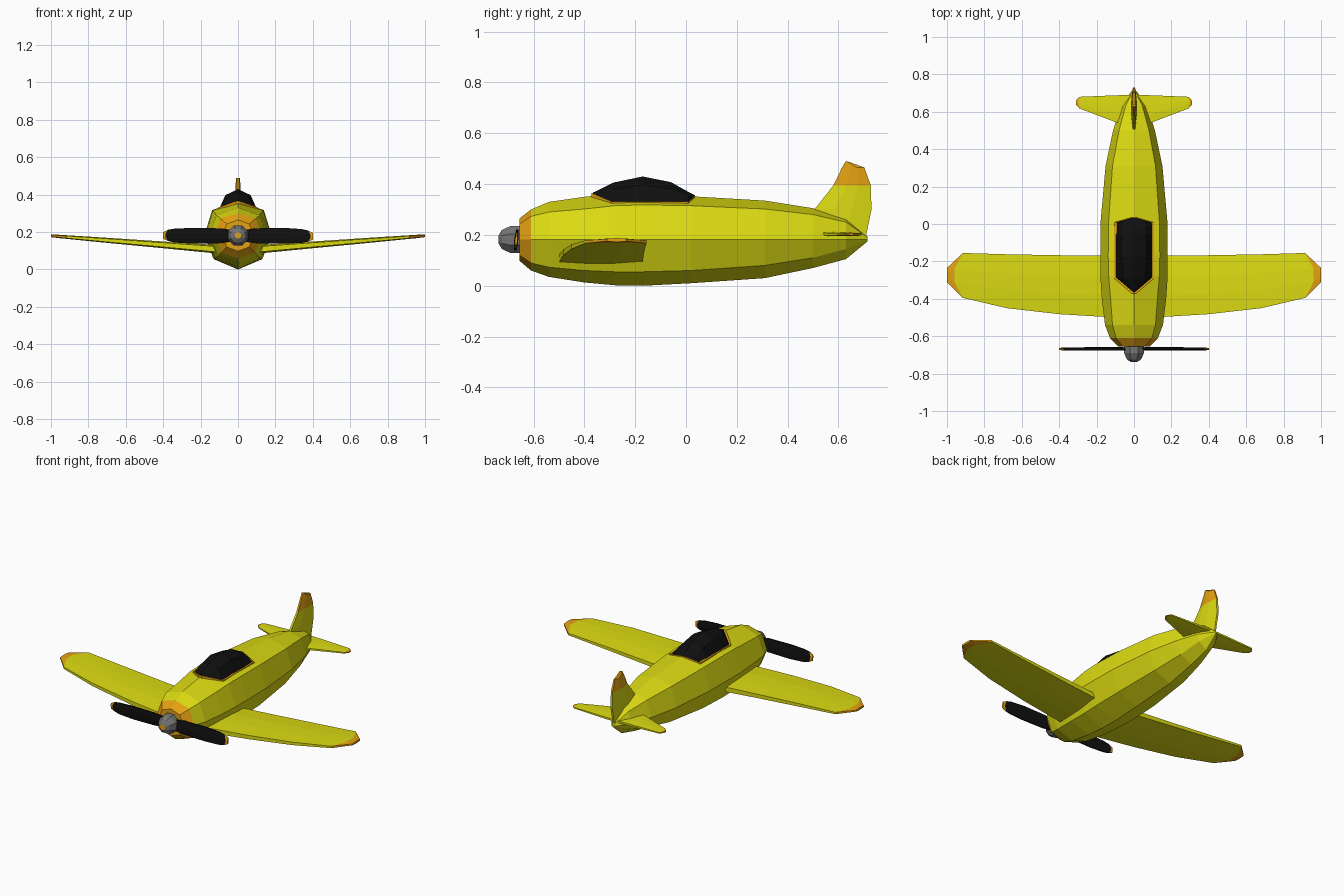
import bpy, bmesh, math


def material(name, r, g, b):
    m = bpy.data.materials.new(name)
    m.diffuse_color = (r, g, b, 1)
    return m


YELLOW = material("yellow", 0.72, 0.71, 0.006)
ORANGE = material("orange", 0.78, 0.36, 0.006)
BLACK = material("black", 0.005, 0.005, 0.005)
GREY = material("grey", 0.18, 0.18, 0.18)


def loft(name, rings, mats, rule=None, mirror=False):
    """Skin a row of equal-sized rings, cap both ends, colour faces by rule(centre)."""
    bm = bmesh.new()
    rows = [[bm.verts.new(p) for p in ring] for ring in rings]
    n = len(rows[0])
    for a, b in zip(rows, rows[1:]):
        for i in range(n):
            j = (i + 1) % n
            bm.faces.new((a[i], a[j], b[j], b[i]))
    bm.faces.new(rows[0])
    bm.faces.new(rows[-1])
    bmesh.ops.recalc_face_normals(bm, faces=bm.faces)
    if rule:
        for f in bm.faces:
            f.material_index = int(rule(f.calc_center_median()))
    me = bpy.data.meshes.new(name)
    bm.to_mesh(me)
    bm.free()
    for m in mats:
        me.materials.append(m)
    ob = bpy.data.objects.new(name, me)
    bpy.context.collection.objects.link(ob)
    if mirror:
        ob.modifiers.new("mirror", 'MIRROR')
    return ob


def foil(stations, place, edge):
    """Rings of a thin wing: stations are (span, chord start, chord end, half thickness, bulge)."""
    rings = []
    for s, c0, c1, h, bulge in stations:
        pts = [(s + (bulge if 0 < k < 1 else 0), c0 + (c1 - c0) * k,
                h * (1 if 0 < k < 1 else edge)) for k in (0, 0.35, 0.65, 1)]
        rings.append([place(a, c, t) for a, c, t in pts] +
                     [place(a, c, -t) for a, c, t in reversed(pts)])
    return rings


# Fuselage: y, top z, shoulder x/z, half width, lower x/z, bottom z
body = [
    (-0.655, .265, .060, .243, .085, .060, .120, .098),
    (-0.61, .300, .095, .273, .128, .090, .090, .060),
    (-0.54, .330, .115, .290, .155, .105, .073, .035),
    (-0.40, .350, .125, .302, .172, .120, .060, .013),
    (-0.28, .362, .135, .315, .180, .125, .055, .002),
    (-0.17, .362, .138, .318, .180, .130, .055, .000),
    (0.02, .352, .135, .315, .178, .127, .060, .010),
    (0.31, .335, .115, .302, .152, .105, .080, .030),
    (0.50, .305, .080, .280, .112, .075, .110, .070),
    (0.63, .265, .045, .250, .070, .050, .145, .105),
    (0.715, .192, .005, .190, .010, .005, .178, .175),
]
loft("fuselage",
     [[(0, y, t), (sx, y, sz), (w, y, .182), (lx, y, lz), (0, y, b),
       (-lx, y, lz), (-w, y, .182), (-sx, y, sz)]
      for y, t, sx, sz, w, lx, lz, b in body],
     [YELLOW, ORANGE], lambda c: c.y < -0.62)

# Canopy glass and its frame: y, base x/z, shoulder x/z, top z
glass = [
    (-0.365, .004, .360, .003, .364, .367),
    (-0.285, .100, .325, .060, .380, .406),
    (-0.17, .100, .325, .068, .397, .430),
    (-0.06, .100, .325, .065, .380, .408),
    (0.008, .100, .325, .060, .352, .370),
    (0.035, .004, .350, .003, .354, .356),
]
loft("canopy",
     [[(-b, y, bz), (-s, y, sz), (0, y, t), (s, y, sz), (b, y, bz), (0, y, bz - .02)]
      for y, b, bz, s, sz, t in glass], [BLACK])
loft("canopy_frame",
     [[(x, y * 1.02, bz + dz) for x, dz in
       ((-b - .006, -.02), (-b - .006, .006), (b + .006, .006), (b + .006, -.02))]
      for y, b, bz, s, sz, t in glass], [ORANGE])

# Wings with upward slope and orange tips
loft("wings",
     foil([(0.10, -0.50, -0.17, .023, 0), (0.40, -0.482, -0.167, .018, 0),
           (0.68, -0.45, -0.162, .014, 0), (0.915, -0.395, -0.155, .009, .045),
           (1.0, -0.31, -0.235, .007, 0)],
          lambda s, c, t: (s, c, .112 + .068 * (s - .16) / .84 + t), .65),
     [YELLOW, ORANGE], lambda c: c.x > 0.925, mirror=True)

# Tailplane
loft("tailplane",
     foil([(0.002, 0.51, 0.69, .008, 0), (0.10, 0.545, 0.688, .008, 0),
           (0.292, 0.618, 0.68, .005, .004), (0.31, 0.638, 0.66, .004, 0)],
          lambda s, c, t: (s, c, .203 + t), .7),
     [YELLOW, ORANGE], lambda c: c.x > 0.293, mirror=True)

# Fin
loft("fin",
     foil([(0.18, 0.50, 0.705, .014, 0), (0.30, 0.505, 0.73, .015, 0),
           (0.395, 0.58, 0.727, .014, 0), (0.465, 0.614, 0.702, .012, 0),
           (0.488, 0.627, 0.64, .010, 0)],
          lambda s, c, t: (t, c, s), .4),
     [YELLOW, ORANGE], lambda c: c.z > 0.4)

# Propeller blades, pitched opposite ways, with orange ends
for side, label in ((1, "right"), (-1, "left")):
    loft("propeller_blade_" + label,
         foil([(0.02, -.030, .030, .008, 0), (0.10, -.040, .040, .008, 0),
               (0.25, -.042, .042, .008, 0), (0.34, -.038, .036, .007, 0),
               (0.375, -.032, .028, .006, .012), (0.40, -.020, .016, .005, 0)],
              lambda s, c, t: (side * s, -.668 + t + .1 * c, .18 + side * c), .5),
         [BLACK, ORANGE], lambda c: abs(c.x) > 0.38)

# Spinner with orange tip
loft("spinner",
     [[(r * math.cos(a), y, .182 + r * math.sin(a))
       for a in [math.radians(22.5 + 45 * i) for i in range(8)]]
      for y, r in ((-.737, .018), (-.725, .040), (-.69, .058), (-.65, .058))],
     [GREY, ORANGE], lambda c: c.y < -0.735)
